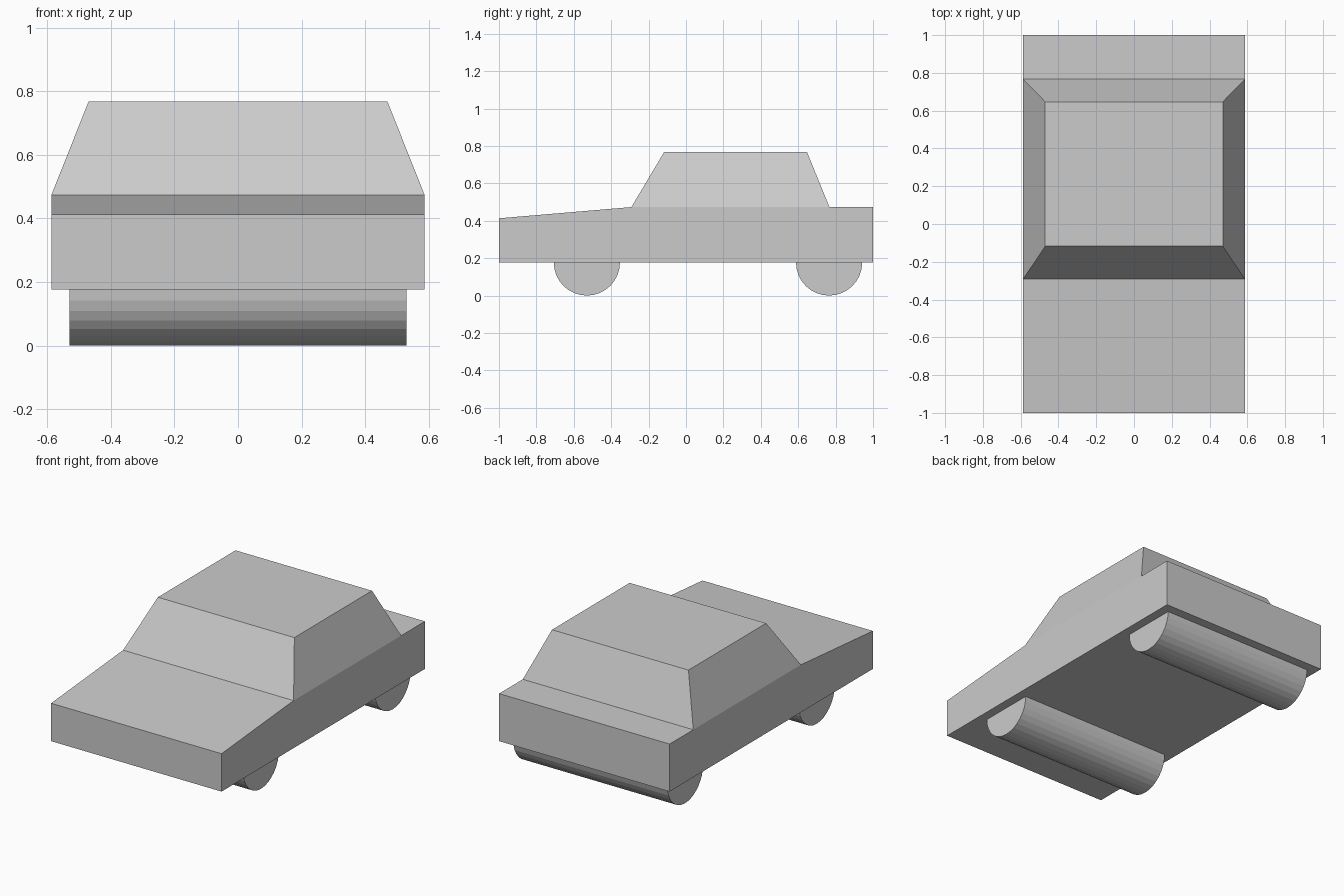
import bpy
import bmesh
from math import radians
from mathutils import Matrix

cube = bpy.data.objects.get("Cube")
if cube:
    bpy.data.objects.remove(cube, do_unlink=True)

# Single paint colour
GREY = (0.6, 0.6, 0.6, 1.0)
paint = bpy.data.materials.new("plain grey")
paint.use_nodes = True
paint.diffuse_color = GREY
paint.node_tree.nodes["Principled BSDF"].inputs["Base Color"].default_value = GREY

HALF_WIDTH = 0.587
SILL, BELT, ROOF = 0.177, 0.473, 0.767


def finish(name, bm):
    bmesh.ops.recalc_face_normals(bm, faces=bm.faces)
    mesh = bpy.data.meshes.new(name)
    bm.to_mesh(mesh)
    bm.free()
    mesh.materials.append(paint)
    obj = bpy.data.objects.new(name, mesh)
    bpy.context.collection.objects.link(obj)
    return obj


def loft(name, first, second):
    """Solid between two matching loops of points."""
    bm = bmesh.new()
    a = [bm.verts.new(p) for p in first]
    b = [bm.verts.new(p) for p in second]
    bm.faces.new(a)
    bm.faces.new(b)
    for i in range(len(a)):
        j = (i + 1) % len(a)
        bm.faces.new((a[i], a[j], b[j], b[i]))
    return finish(name, bm)


def rectangle(half_x, front, back, z):
    return [(-half_x, front, z), (half_x, front, z),
            (half_x, back, z), (-half_x, back, z)]


# Lower body: side profile with a sloping bonnet, extruded across
profile = [(-1, SILL), (1, SILL), (1, BELT), (-0.292, BELT), (-1, 0.413)]
loft("lower_body",
     [(-HALF_WIDTH, y, z) for y, z in profile],
     [(HALF_WIDTH, y, z) for y, z in profile])

# Cabin: tapers from the belt line to the roof
loft("cabin",
     rectangle(HALF_WIDTH, -0.292, 0.767, BELT),
     rectangle(0.47, -0.117, 0.647, ROOF))

# Wheel rollers: faceted cylinders spanning the underside
for name, y in (("front_wheels", -0.53), ("rear_wheels", 0.765)):
    bm = bmesh.new()
    bmesh.ops.create_cone(
        bm, cap_ends=True, segments=32, radius1=SILL, radius2=SILL, depth=1.06,
        matrix=Matrix.Translation((0, y, SILL)) @ Matrix.Rotation(radians(90), 4, "Y"))
    finish(name, bm)
